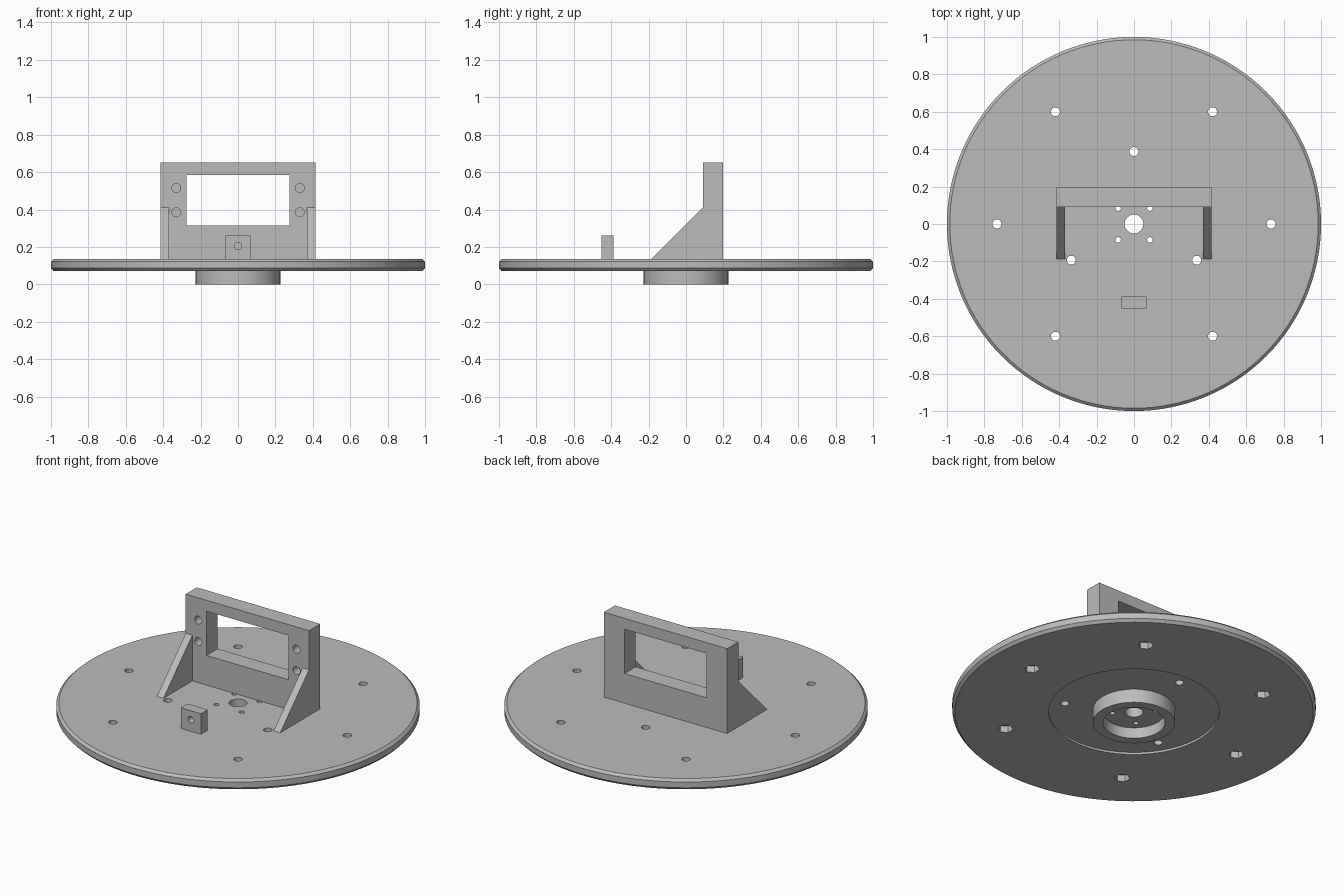
import bpy
import bmesh
from math import cos, sin, pi, radians
from mathutils import Matrix, Vector

old = bpy.data.objects.get("Cube")
if old:
    bpy.data.objects.remove(old, do_unlink=True)

GREY = (0.5, 0.5, 0.5, 1)
grey = bpy.data.materials.new("plain grey")
grey.use_nodes = True
grey.diffuse_color = GREY
grey.node_tree.nodes["Principled BSDF"].inputs["Base Color"].default_value = GREY

DECK = 0.135  # top of the disc
HOLE = 0.024


def make(name, bm):
    bmesh.ops.recalc_face_normals(bm, faces=bm.faces)
    mesh = bpy.data.meshes.new(name)
    bm.to_mesh(mesh)
    bm.free()
    mesh.materials.append(grey)
    obj = bpy.data.objects.new(name, mesh)
    bpy.context.collection.objects.link(obj)
    return obj


def box(name, low, high):
    low, high = Vector(low), Vector(high)
    bm = bmesh.new()
    bmesh.ops.create_cube(bm, size=1)
    bmesh.ops.scale(bm, vec=high - low, verts=bm.verts)
    bmesh.ops.translate(bm, vec=(low + high) / 2, verts=bm.verts)
    return make(name, bm)


def rod(centre, radius, length, axis="Z", sides=24):
    bm = bmesh.new()
    turn = Matrix.Rotation(pi / 2, 4, "X") if axis == "Y" else Matrix()
    bmesh.ops.create_cone(bm, cap_ends=True, segments=sides, radius1=radius, radius2=radius,
                          depth=length, matrix=Matrix.Translation(centre) @ turn)
    return make("cutter", bm)


def cut(obj, cutter):
    mod = obj.modifiers.new("cut", "BOOLEAN")
    mod.operation = "DIFFERENCE"
    mod.solver = "EXACT"
    mod.object = cutter
    bpy.context.view_layer.objects.active = obj
    bpy.ops.object.modifier_apply(modifier=mod.name)
    bpy.data.objects.remove(cutter, do_unlink=True)


def lathe(name, profile, steps):
    bm = bmesh.new()
    rings = [[bm.verts.new((r * cos(2 * pi * i / steps), r * sin(2 * pi * i / steps), z))
              for r, z in profile] for i in range(steps)]
    count = len(profile)
    for i in range(steps):
        a, b = rings[i], rings[(i + 1) % steps]
        for j in range(count):
            k = (j + 1) % count
            bm.faces.new((a[j], b[j], b[k], a[k]))
    return make(name, bm)


# Chamfered disc with shallow underside recess, hollow hub and centre hole
disc = lathe("base_disc", [(0.05, DECK), (0.05, 0.066), (0.17, 0.066), (0.17, 0), (0.226, 0),
                           (0.226, 0.083), (0.47, 0.083), (0.47, 0.07), (0.985, 0.07),
                           (1, 0.086), (1, 0.121), (0.985, DECK)], 128)

# Outer bolt holes with hexagonal nut pockets below
for x, y in [(s * 0.42, t * 0.6) for s in (-1, 1) for t in (-1, 1)] + [(-0.733, 0), (0.733, 0)]:
    cut(disc, rod((x, y, 0.1), HOLE, 0.2))
    cut(disc, rod((x, y, 0.07), 0.042, 0.08, sides=6))

# Three inner bolt holes
for angle in (90, 210, 330):
    a = radians(angle)
    cut(disc, rod((0.387 * cos(a), 0.387 * sin(a), 0.1), HOLE, 0.2))

# Four small holes around the centre
for x in (-0.085, 0.085):
    for y in (-0.085, 0.085):
        cut(disc, rod((x, y, 0.1), 0.015, 0.2, sides=16))

# Upright frame with window and blind screw holes
frame = box("upright_frame", (-0.414, 0.09, DECK), (0.414, 0.197, 0.65))
cut(frame, box("cutter", (-0.275, 0, 0.315), (0.275, 0.3, 0.584)))
for x in (-0.33, 0.33):
    for z in (0.385, 0.515):
        cut(frame, rod((x, 0.09, z), HOLE, 0.16, "Y"))

# Triangular gussets at both ends of the frame
for side, name in ((-1, "right_gusset"), (1, "left_gusset")):
    bm = bmesh.new()
    face = bm.faces.new([bm.verts.new((side * 0.37, y, z))
                         for y, z in ((-0.187, DECK), (0.09, DECK), (0.09, 0.412))])
    new = bmesh.ops.extrude_face_region(bm, geom=[face])["geom"]
    bmesh.ops.translate(bm, vec=(side * 0.044, 0, 0),
                        verts=[v for v in new if isinstance(v, bmesh.types.BMVert)])
    make(name, bm)

# Small drilled block in front
block = box("front_block", (-0.068, -0.452, DECK), (0.068, -0.388, 0.26))
cut(block, rod((0, -0.42, 0.205), 0.02, 0.2, "Y"))

# Smooth the round walls and keep the edges sharp
for obj in (disc, frame, block):
    bpy.ops.object.select_all(action="DESELECT")
    obj.select_set(True)
    bpy.context.view_layer.objects.active = obj
    bpy.ops.object.shade_smooth_by_angle(angle=radians(30))
